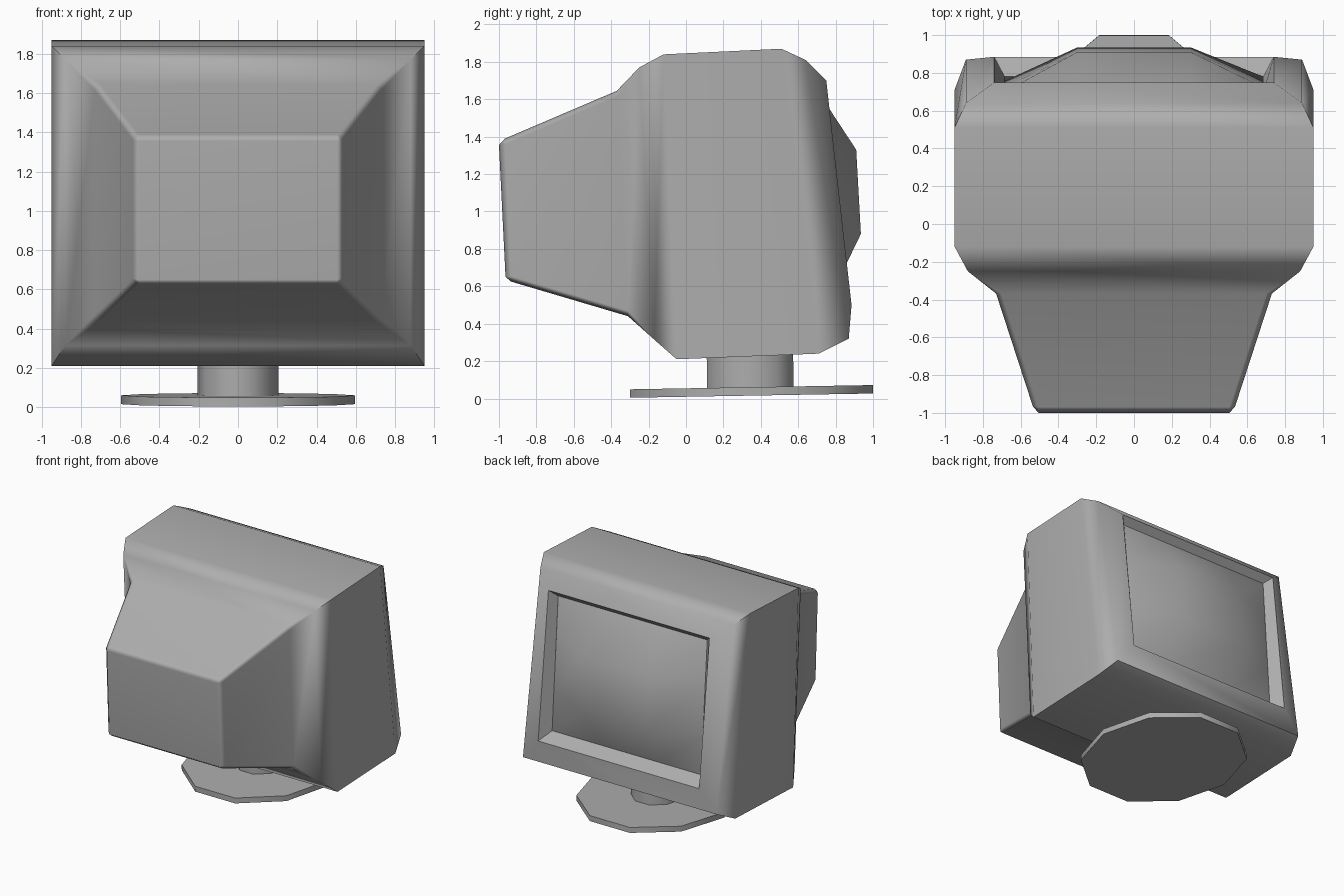
import bpy, bmesh, math

if "Cube" in bpy.data.objects:
    bpy.data.objects.remove(bpy.data.objects["Cube"])

grey = bpy.data.materials.new("dark_grey_plastic")
grey.diffuse_color = (0.42, 0.42, 0.42, 1)
grey.use_nodes = True
grey.node_tree.nodes["Principled BSDF"].inputs["Base Color"].default_value = grey.diffuse_color


def finish(name, bm, angle):
    bmesh.ops.remove_doubles(bm, verts=bm.verts, dist=1e-4)
    bmesh.ops.recalc_face_normals(bm, faces=bm.faces)
    me = bpy.data.meshes.new(name)
    bm.to_mesh(me)
    bm.free()
    me.materials.append(grey)
    ob = bpy.data.objects.new(name, me)
    bpy.context.collection.objects.link(ob)
    bpy.ops.object.select_all(action='DESELECT')
    bpy.context.view_layer.objects.active = ob
    ob.select_set(True)
    bpy.ops.object.shade_smooth_by_angle(angle=math.radians(angle))
    return ob


def ring(bm, hw, top, bottom, cut):
    """Tilted rectangle with cut corners; top and bottom are (y, z)."""
    h = top[1] - bottom[1]
    half = [(hw, cut), (hw - cut, 0), (cut - hw, 0), (-hw, cut)]
    pts = half + [(-x, h - d) for x, d in half]
    return [bm.verts.new((x, top[0] + (bottom[0] - top[0]) * d / h, top[1] - d))
            for x, d in pts]


# casing: lofted from the rear face to the inside of the screen opening
rings = [
    (0.505, (-1.00, 1.355), (-0.965, 0.65), 0.0),
    (0.535, (-0.968, 1.39), (-0.935, 0.625), 0.03),
    (0.73, (-0.37, 1.645), (-0.31, 0.44), 0.03),
    (0.88, (-0.25, 1.77), (-0.17, 0.315), 0.0),
    (0.95, (-0.12, 1.84), (-0.05, 0.21), 0.0),
    (0.95, (0.51, 1.87), (0.71, 0.24), 0.0),
    (0.89, (0.64, 1.81), (0.87, 0.32), 0.0),
    (0.74, (0.75, 1.70), (0.885, 0.50), 0.0),
    (0.685, (0.70, 1.65), (0.78, 0.56), 0.0),
]
bm = bmesh.new()
loops = [ring(bm, *r) for r in rings]
bm.faces.new(loops[0])
for a, b in zip(loops, loops[1:]):
    for i in range(8):
        j = (i + 1) % 8
        bm.faces.new((a[i], a[j], b[j], b[i]))
bmesh.ops.dissolve_degenerate(bm, edges=bm.edges, dist=1e-5)
casing = finish("casing", bm, 47)
weighted = casing.modifiers.new("flat_panels", 'WEIGHTED_NORMAL')
weighted.keep_sharp = True

# bulging screen: 3 x 3 patch with a flat rim
bm = bmesh.new()
rim = [(0.70, 1.65), (0.723, 1.33), (0.757, 0.88), (0.78, 0.56)]
mid = [(0.70, 1.65), (0.91, 1.33), (0.935, 0.88), (0.78, 0.56)]
rows = [[bm.verts.new((x, *p)) for x, p in ((-0.685, r), (-0.3, m), (0.3, m), (0.685, r))]
        for r, m in zip(rim, mid)]
for a, b in zip(rows, rows[1:]):
    for i in range(3):
        bm.faces.new((a[i], b[i], b[i + 1], a[i + 1]))
finish("screen", bm, 89)


def ten_sided(name, rx, ry, y, z, height):
    """Oval ten-sided slab with corners on the x axis."""
    bm = bmesh.new()
    corners = [bm.verts.new((rx * math.cos(k * math.pi / 5),
                             ry * math.sin(k * math.pi / 5), -height / 2))
               for k in range(10)]
    base = bm.faces.new(corners)
    top = bmesh.ops.extrude_face_region(bm, geom=[base], use_keep_orig=True)
    moved = [g for g in top["geom"] if isinstance(g, bmesh.types.BMVert)]
    bmesh.ops.translate(bm, verts=moved, vec=(0, 0, height))
    ob = finish(name, bm, 45)
    ob.location = (0, y, z)
    ob.rotation_euler.x = math.radians(1)
    return ob


# stand: neck and foot, both slightly tilted
ten_sided("neck", 0.205, 0.243, 0.343, 0.155, 0.22)
ten_sided("foot", 0.595, 0.683, 0.35, 0.038, 0.045)
